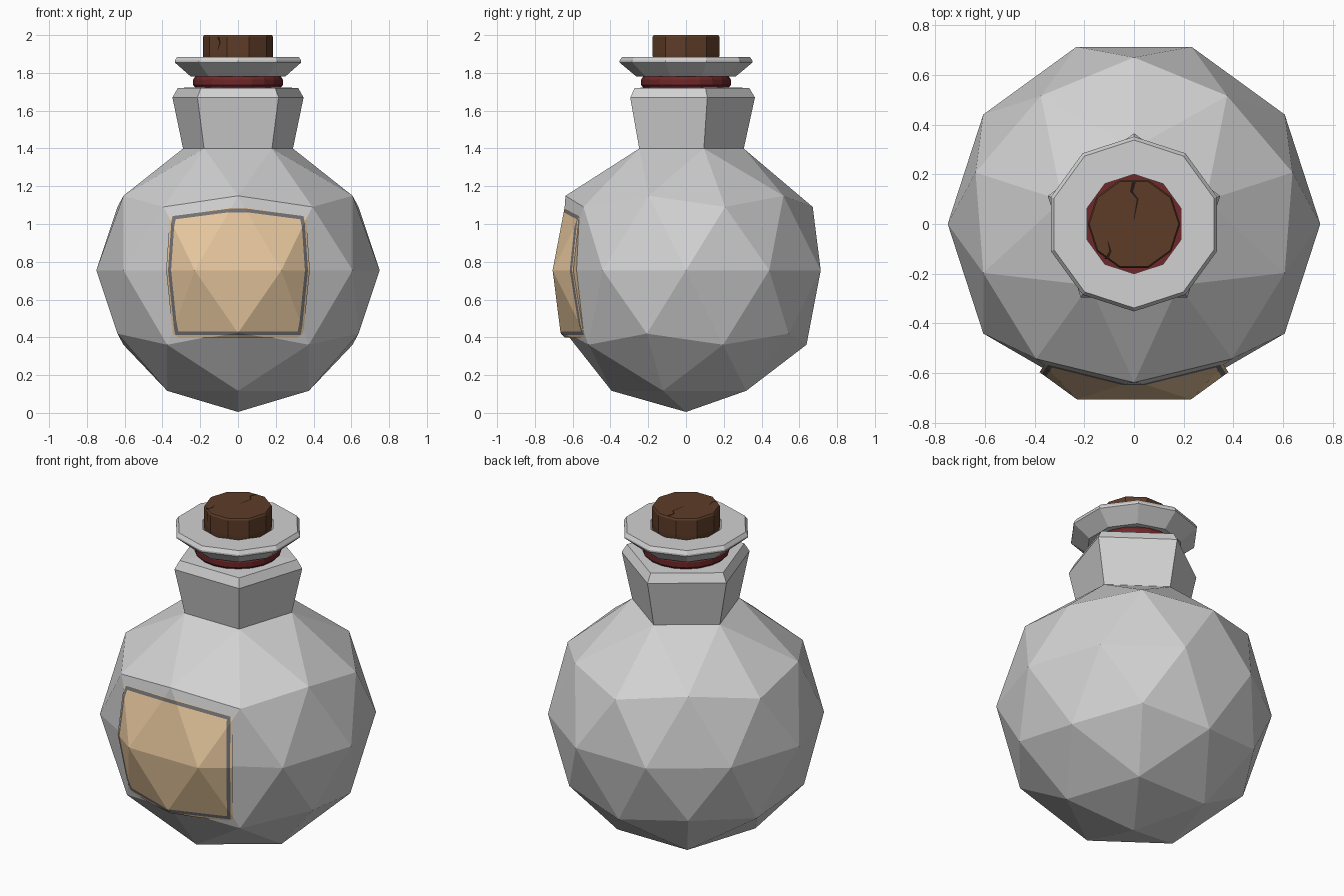
import bpy, bmesh
from math import cos, sin, pi, radians
from mathutils import Vector, Matrix

cube = bpy.data.objects.get("Cube")
if cube:
    bpy.data.objects.remove(cube)

R, CZ = 0.75, 0.755          # body radius and centre height


def material(name, rgb):
    m = bpy.data.materials.new(name)
    m.use_nodes = True
    m.diffuse_color = (*rgb, 1)
    m.node_tree.nodes["Principled BSDF"].inputs["Base Color"].default_value = (*rgb, 1)
    return m


glass = material("pale grey glass", (0.64, 0.64, 0.64))
paper = material("tan paper", (0.9, 0.64, 0.38))
ink = material("dark grey border", (0.17, 0.17, 0.18))
cork_brown = material("cork brown", (0.11, 0.045, 0.021))
crack_brown = material("dark crack brown", (0.02, 0.009, 0.005))
cord_red = material("dark red cord", (0.16, 0.02, 0.022))


def finish(name, bm, *mats):
    me = bpy.data.meshes.new(name)
    bm.to_mesh(me)
    bm.free()
    for m in mats:
        me.materials.append(m)
    ob = bpy.data.objects.new(name, me)
    bpy.context.collection.objects.link(ob)
    return ob


def lathe(name, profile, sides, phase, mat, closed=False):
    """Sweep (radius, height) points around z; ends are capped unless closed on itself."""
    bm = bmesh.new()
    angles = [radians(phase) + 2 * pi * i / sides for i in range(sides)]
    rings = [[bm.verts.new((r * cos(a), r * sin(a), z)) for a in angles] for r, z in profile]
    pairs = list(zip(rings, rings[1:]))
    if closed:
        pairs.append((rings[-1], rings[0]))
    else:
        bm.faces.new(rings[0])
        bm.faces.new(rings[-1])
    for lo, hi in pairs:
        for i in range(sides):
            j = (i + 1) % sides
            bm.faces.new((lo[i], lo[j], hi[j], hi[i]))
    bmesh.ops.recalc_face_normals(bm, faces=bm.faces)
    return finish(name, bm, mat)


def faceted_ball(radius):
    bm = bmesh.new()
    bmesh.ops.create_icosphere(bm, subdivisions=2, radius=radius)
    bmesh.ops.transform(bm, verts=bm.verts,
                        matrix=Matrix.Translation((0, 0, CZ)) @ Matrix.Rotation(pi / 2, 4, "Z"))
    return bm


# Body: faceted ball, narrowed at the shoulder and sunk a little behind the label
bm = faceted_ball(R)
centre = Vector((0, 0, CZ))
for v in bm.verts:
    if v.co.z > 1.35:
        flat = v.co.xy
        if flat.length > 0.1:
            flat = flat.normalized() * 0.305
        v.co = (flat.x, flat.y, 1.4)
    elif v.co.y < -0.6 and abs(v.co.x) < 0.3 and v.co.z < 1.0:
        v.co = centre + (v.co - centre) * (0.935 if v.co.z > 0.6 else 0.96)
finish("bottle_body", bm, glass)

# Label: a trimmed piece of the ball with a dark border line
bm = faceted_ball(R * 0.99)
side = radians(32.5)
edges = [(centre, Vector((-cos(side), -sin(side), 0))),
         (centre, Vector((cos(side), -sin(side), 0))),
         (centre, Vector((0, -0.53, -1)).normalized()),
         (Vector((0, 0, 0.4)), Vector((0, 0, 1)))]


def edge_distance(p):
    return min((p - co).dot(n) for co, n in edges)


for depth in (0, 0.012, 0.032):
    for co, n in edges:
        geom = bm.verts[:] + bm.edges[:] + bm.faces[:]
        bmesh.ops.bisect_plane(bm, geom=geom, dist=1e-5, plane_co=co + n * depth,
                               plane_no=n, clear_inner=(depth == 0))
for f in bm.faces:
    f.material_index = int(0.012 < edge_distance(f.calc_center_median()) < 0.032)
label = finish("label", bm, paper, ink)
solid = label.modifiers.new("thickness", "SOLIDIFY")
solid.thickness = 0.035
solid.offset = -1
solid.material_offset_rim = 0

# Neck: five sides, flaring up to a chamfered top
lathe("neck", [(0.305, 1.395), (0.365, 1.67), (0.335, 1.72), (0.2, 1.725)], 5, 90, glass)

# Cord tied under the lip
lathe("neck_cord", [(0.225, 1.72), (0.237, 1.735), (0.237, 1.765), (0.225, 1.785)], 20, 0, cord_red)

# Lip: ten-sided ring with an open hole
lathe("lip", [(0.2, 1.78), (0.262, 1.78), (0.352, 1.855), (0.352, 1.865),
              (0.338, 1.885), (0.2, 1.885)], 10, 90, glass, closed=True)

# Cork
lathe("cork", [(0.175, 1.75), (0.186, 1.9), (0.186, 1.99), (0.18, 2.0)], 10, 0, cork_brown)


# Cracks: thin zigzag plates on the cork
def crack(name, points, across, normal, width=0.008):
    bm = bmesh.new()
    a, n = Vector(across), Vector(normal)
    last = len(points) - 1
    rows = []
    for i, p in enumerate(points):
        half = a * width * (1 - 0.8 * i / last)
        rows.append([bm.verts.new(Vector(p) + s * half + n * 0.001) for s in (-1, 1)])
    for lo, hi in zip(rows, rows[1:]):
        bm.faces.new((lo[0], lo[1], hi[1], hi[0]))
    for f in bm.faces:
        f.normal_update()
        if f.normal.dot(n) < 0:
            f.normal_flip()
    finish(name, bm, crack_brown)


UP, OUT = (0, 0, 1), (0, -1, 0)
crack("top_crack_back", [(0, 0.17, 2), (-0.01, 0.13, 2), (0.015, 0.1, 2), (0, 0.02, 2)], (1, 0, 0), UP)
crack("top_crack_front", [(-0.11, -0.14, 2), (-0.095, -0.11, 2), (-0.105, -0.07, 2)], (1, 0, 0), UP)
slant = Vector((cos(radians(234)), sin(radians(234)), 0))
face = slant * 0.186 * cos(pi / 10)
along = Vector((-slant.y, slant.x, 0))
crack("side_crack_front", [face + Vector((0, 0, z)) + along * s for z, s in
                           ((1.99, 0), (1.96, 0.012), (1.92, -0.005))], along, slant)
